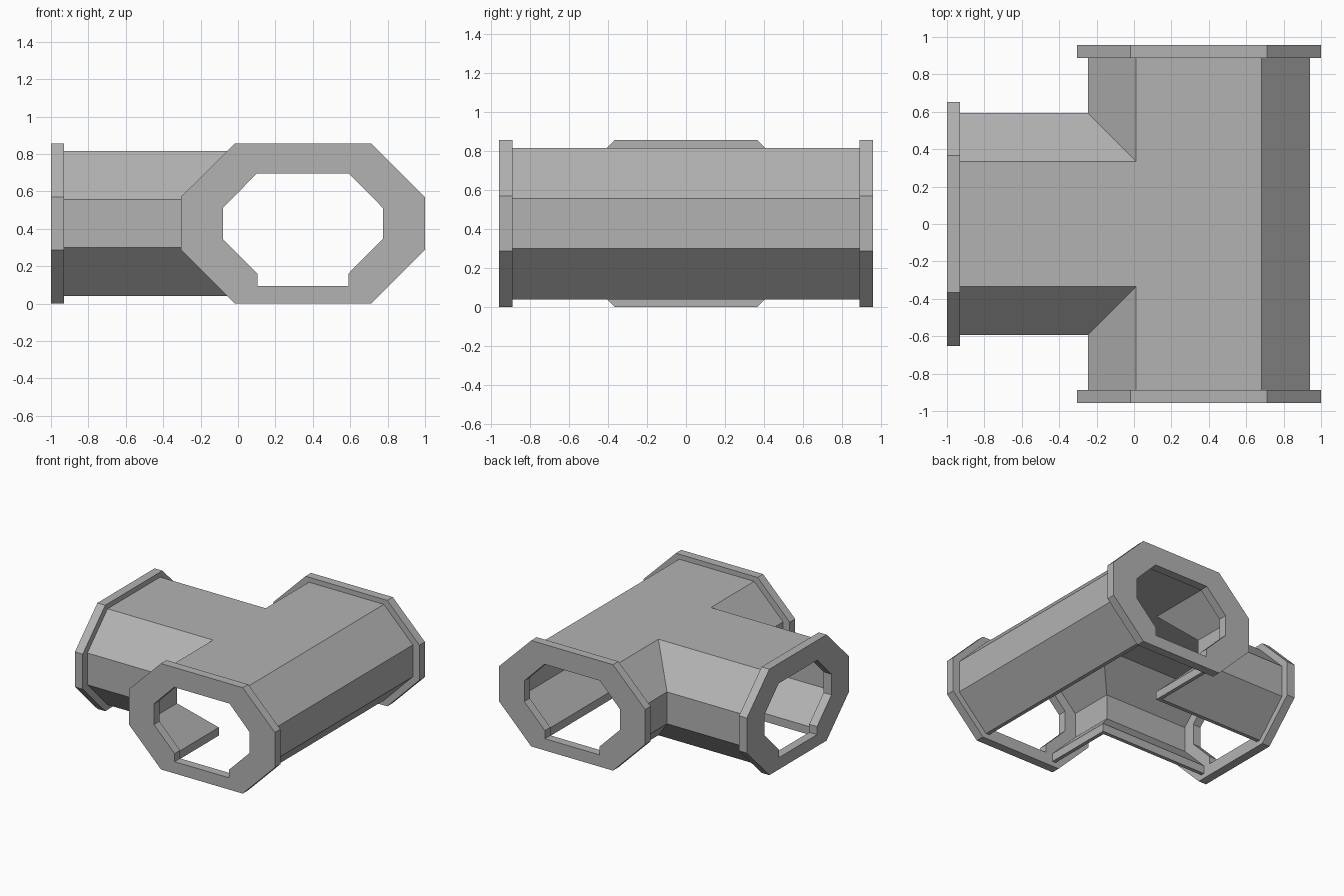
import bpy, bmesh

if "Cube" in bpy.data.objects:
    bpy.data.objects.remove(bpy.data.objects["Cube"])

CX = 0.347  # centre line of the main corridor

grey = bpy.data.materials.new("hull_grey")
grey.diffuse_color = (0.45, 0.45, 0.45, 1)
grey.use_nodes = True
grey.node_tree.nodes["Principled BSDF"].inputs["Base Color"].default_value = grey.diffuse_color

# Half profiles as (half width, height), bottom to top; mirrored when used
TUBE = [(0.335, 0.04), (0.593, 0.30), (0.593, 0.557), (0.335, 0.815)]
INSIDE = [(0.305, -0.1), (0.305, 0.106), (0.525, 0.326), (0.525, 0.529), (0.307, 0.747)]
COLLAR = [(0.365, 0.0), (0.652, 0.287), (0.652, 0.57), (0.365, 0.855)]
DOORWAY = [(0.243, 0.095), (0.243, 0.16), (0.427, 0.345), (0.427, 0.512), (0.247, 0.695)]


def prism(name, half, axis, a, b):
    """Mirror a half profile and extrude it from a to b along x or y."""
    ring = half + [(-h, z) for h, z in reversed(half)]
    bm = bmesh.new()

    def place(h, z, t):
        return bm.verts.new((CX + h, t, z) if axis == "y" else (t, h, z))

    va = [place(h, z, a) for h, z in ring]
    vb = [place(h, z, b) for h, z in ring]
    bm.faces.new(va)
    bm.faces.new(vb)
    n = len(ring)
    for i in range(n):
        j = (i + 1) % n
        bm.faces.new((va[i], va[j], vb[j], vb[i]))
    bmesh.ops.recalc_face_normals(bm, faces=bm.faces)
    me = bpy.data.meshes.new(name)
    bm.to_mesh(me)
    bm.free()
    me.materials.append(grey)
    ob = bpy.data.objects.new(name, me)
    bpy.context.collection.objects.link(ob)
    return ob


def combine(target, other, operation):
    """Apply a boolean and remove the helper."""
    mod = target.modifiers.new("bool", "BOOLEAN")
    mod.operation = operation
    mod.solver = "EXACT"
    mod.object = other
    bpy.context.view_layer.objects.active = target
    bpy.ops.object.modifier_apply(modifier=mod.name)
    bpy.data.objects.remove(other)


# Corridor shell: T of two octagonal tubes, hollow and open along the floor
shell = prism("corridor_shell", TUBE, "y", -0.887, 0.887)
combine(shell, prism("branch", TUBE, "x", -0.93, CX), "UNION")
combine(shell, prism("main_hollow", INSIDE, "y", -1.2, 1.2), "DIFFERENCE")
combine(shell, prism("branch_hollow", INSIDE, "x", -1.2, CX), "DIFFERENCE")

# End collars with doorway openings
for name, axis, a, b in (("front_collar", "y", -0.957, -0.887),
                         ("back_collar", "y", 0.887, 0.957),
                         ("branch_collar", "x", -1.0, -0.93)):
    collar = prism(name, COLLAR, axis, a, b)
    combine(collar, prism("doorway", DOORWAY, axis, a - 0.1, b + 0.1), "DIFFERENCE")
